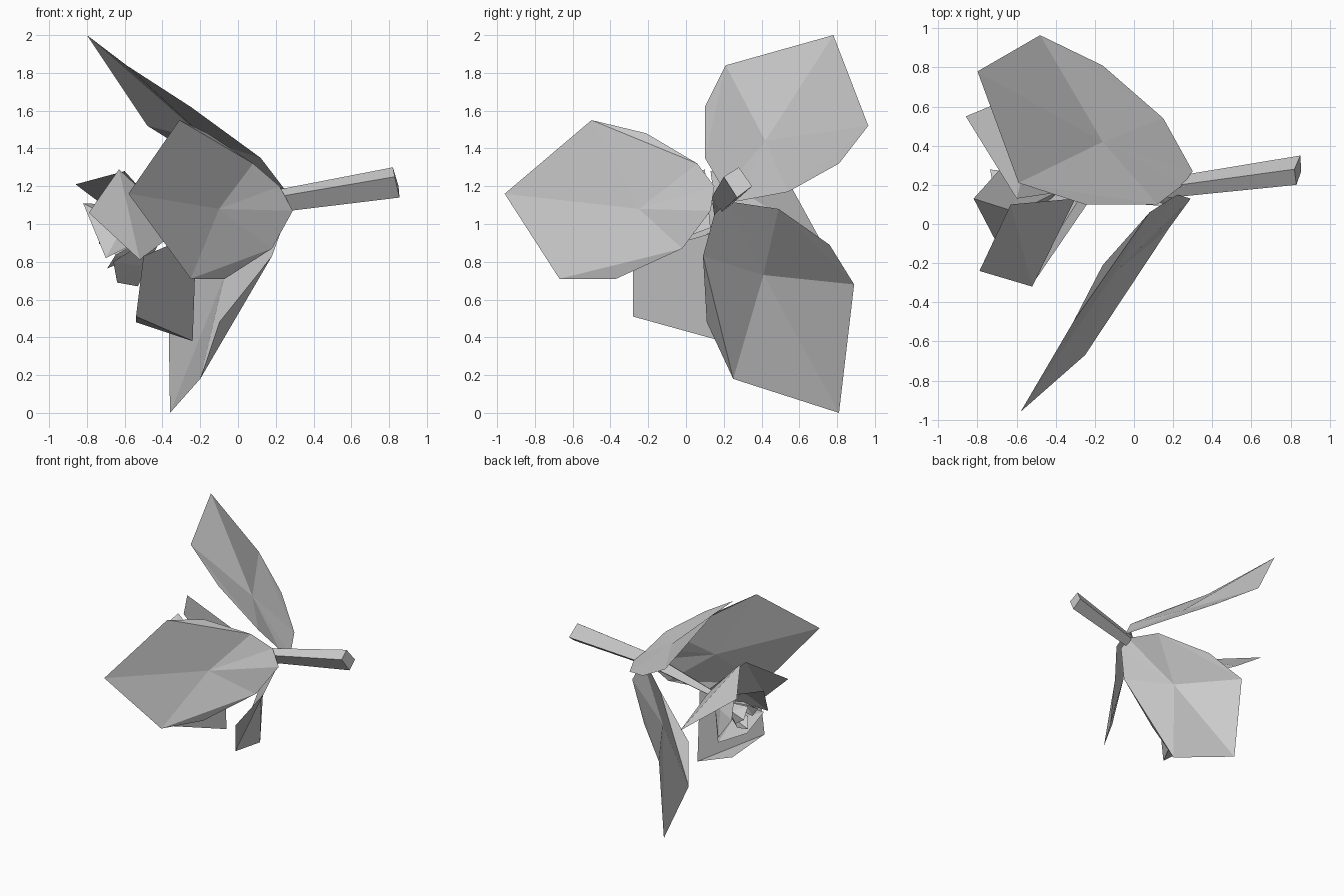
import bpy
import bmesh
from math import cos, sin, radians
from mathutils import Vector

old_cube = bpy.data.objects.get("Cube")
if old_cube:
    bpy.data.objects.remove(old_cube, do_unlink=True)

# One plain grey for the whole flower
grey = bpy.data.materials.new("plain_grey")
grey.use_nodes = True
grey.diffuse_color = (.6, .6, .6, 1)
grey.node_tree.nodes["Principled BSDF"].inputs["Base Color"].default_value = grey.diffuse_color


def finish(name, mesh_builder):
    """Turn a filled bmesh into a flat shaded grey object."""
    mesh = bpy.data.meshes.new(name)
    mesh_builder.to_mesh(mesh)
    mesh_builder.free()
    mesh.materials.append(grey)
    part = bpy.data.objects.new(name, mesh)
    bpy.context.collection.objects.link(part)
    return part


def petal(name, outline, middle, flaps=()):
    """Fan of flat faces around a middle point; flap points fold as own triangles."""
    builder = bmesh.new()
    hub = builder.verts.new(middle)
    rim = [builder.verts.new(point) for point in outline]
    for i in flaps:
        builder.faces.new((rim[i - 1], rim[i], rim[i + 1]))
    fan = [vert for i, vert in enumerate(rim) if i not in flaps]
    for first, second in zip(fan, fan[1:] + fan[:1]):
        builder.faces.new((hub, first, second))
    return finish(name, builder)


def sheet(name, points, faces):
    """Few flat faces, each a string of letters naming its points."""
    builder = bmesh.new()
    verts = {key: builder.verts.new(point) for key, point in points.items()}
    for face in faces:
        builder.faces.new([verts[key] for key in face])
    return finish(name, builder)


def bud_ring(name, base, rim_centre, radius, start_angle):
    """Three cupped petals around the axis from base to rim centre."""
    base, rim_centre = Vector(base), Vector(rim_centre)
    axis = (rim_centre - base).normalized()
    across = axis.cross(Vector((0, 0, 1))).normalized()
    upward = across.cross(axis)

    def place(angle, spread, along):
        turn = radians(start_angle + angle)
        centre = base.lerp(rim_centre, along)
        return centre + (across * cos(turn) + upward * sin(turn)) * radius * spread

    for number in range(3):
        turn = number * 120
        outline = [
            base,
            place(turn - 50, .95, .85),
            place(turn, 1.05, 1.1),
            place(turn + 60, 1.1, .95),
        ]
        petal(f"{name}_{number + 1}", outline, place(turn, .9, .6))


# Square stem, thick at the cut end, thinning to a stalk inside the flower
stem = bmesh.new()
corners = [Vector(c) for c in ((-.018, .005, .08), (.012, .075, -.02),
                               (.017, -.005, -.08), (-.008, -.075, .03))]
rings = []
for centre, size in (((-.4, .18, .98), .3), ((.2, .19, 1.12), .72), ((.838, .275, 1.22), 1)):
    rings.append([stem.verts.new(Vector(centre) + corner * size) for corner in corners])
for inner, outer in zip(rings, rings[1:]):
    for i in range(4):
        j = (i + 1) % 4
        stem.faces.new((inner[i], inner[j], outer[j], outer[i]))
stem.faces.new(rings[0][::-1])
stem.faces.new(rings[-1])
bmesh.ops.recalc_face_normals(stem, faces=stem.faces[:])
finish("stem", stem)

# Large outer petals: tip, one side, base, other side, with folded side flaps
side_flaps = (2, 7)
petal("outer_petal_upper", [
    (-.8, .78, 2), (-.48, .965, 1.52), (-.16, .81, 1.32), (.15, .54, 1.17),
    (.3, .27, 1.12), (.25, .2, 1.18),
    (.12, .1, 1.35), (-.25, .1, 1.62), (-.59, .21, 1.84),
], (-.16, .42, 1.44), side_flaps)

petal("outer_petal_front", [
    (-.58, -.96, 1.16), (-.31, -.5, 1.55), (-.16, -.21, 1.48), (.08, .06, 1.32),
    (.22, .15, 1.2), (.29, .13, 1.07),
    (.18, -.02, .87), (-.07, -.37, .71), (-.25, -.67, .71),
], (-.1, -.25, 1.08), side_flaps)

petal("outer_petal_lower", [
    (-.36, .81, 0), (-.2, .25, .18), (-.1, .11, .48), (.18, .09, .83),
    (.26, .15, 1.05), (.25, .22, 1.12),
    (.16, .49, 1.08), (-.14, .76, .89), (-.37, .89, .68),
], (-.07, .41, .73), side_flaps)

# Middle petals: blade from the stalk end (b), rim corners (p, q), curled tip (t)
sheet("middle_petal_front", {
    "b": (-.3, .13, .98), "p": (-.63, .1, 1.29), "q": (-.52, -.32, .81),
    "t": (-.79, -.24, 1.06),
}, ("bpq", "ptq"))
sheet("middle_petal_lower", {
    "b": (-.22, .13, .95), "s": (-.5, -.28, .83), "p": (-.54, -.28, .51),
    "q": (-.24, .19, .38), "t": (-.54, .15, .48),
}, ("bspq", "ptq"))
sheet("middle_petal_back", {
    "b": (-.33, .17, .98), "p": (-.6, .13, 1.28), "q": (-.45, .72, .9),
    "t": (-.86, .55, 1.21),
}, ("bpq", "ptq"))

# Inner petals closing around the heart
stalk_end = (-.38, .17, .98)
petal("inner_petal_upper", [
    stalk_end, (-.64, .33, 1.1), (-.82, .13, 1.11), (-.7, -.1, .82),
], (-.6, .06, 1))
petal("inner_petal_lower", [
    stalk_end, (-.66, -.1, .8), (-.64, .1, .69), (-.53, .33, .67),
], (-.52, .12, .78))
petal("inner_petal_back", [
    stalk_end, (-.58, .4, .75), (-.73, .43, .95), (-.68, .32, 1.12),
], (-.56, .34, .96))

# Tiny petals curled into the heart of the flower
bud_ring("heart_petal", (-.45, .18, .95), (-.7, .18, .87), .1, 20)
